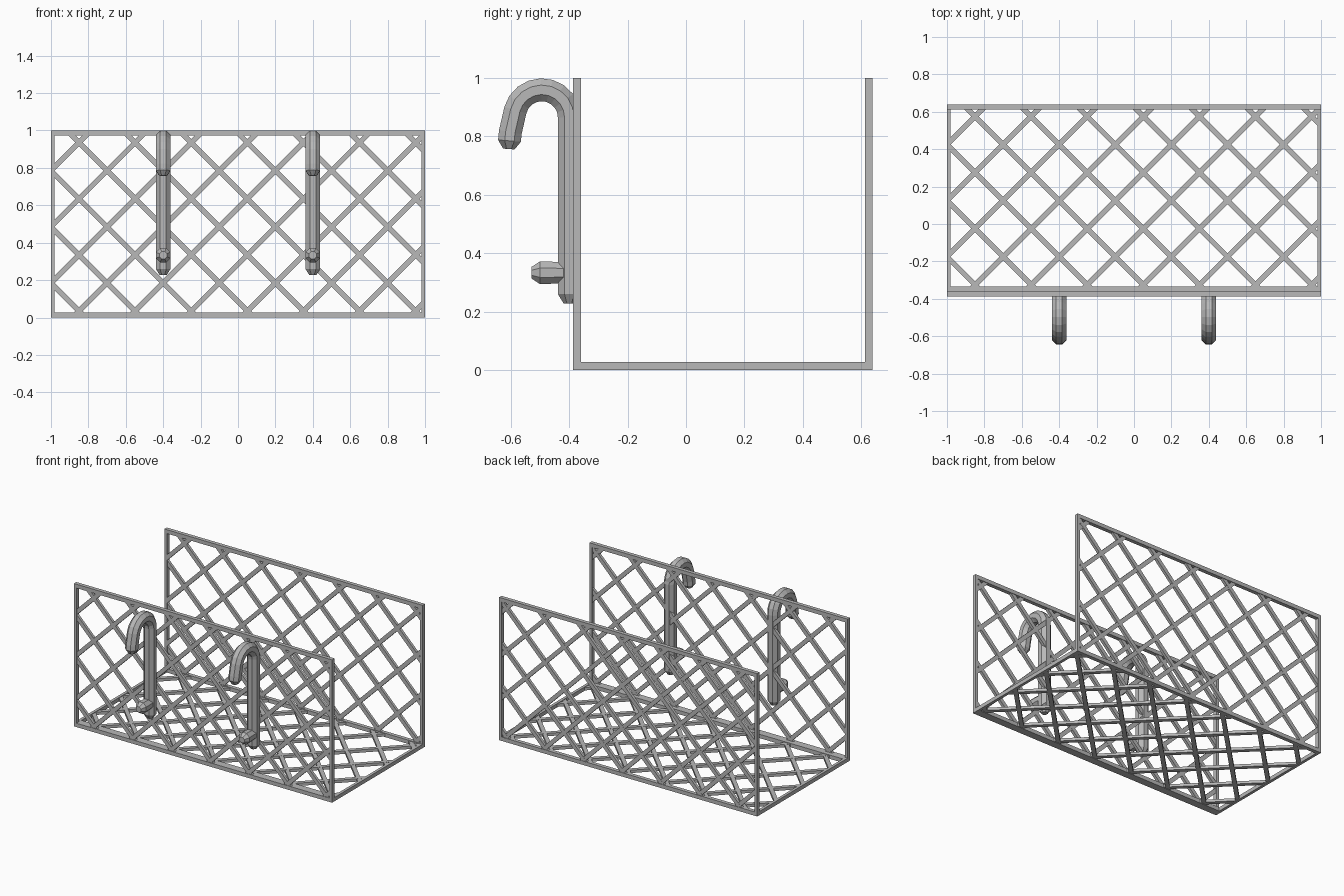
import bpy, bmesh, math
from mathutils import Vector, Matrix

cube = bpy.data.objects.get("Cube")
if cube:
    bpy.data.objects.remove(cube, do_unlink=True)

# One plain grey for everything
grey = bpy.data.materials.new("light_grey")
grey.use_nodes = True
colour = (0.48, 0.48, 0.48, 1)
grey.diffuse_color = colour
grey.node_tree.nodes["Principled BSDF"].inputs["Base Color"].default_value = colour

THICK = 0.027
PITCH = 0.3


def finish(bm, name):
    bmesh.ops.recalc_face_normals(bm, faces=bm.faces)
    mesh = bpy.data.meshes.new(name)
    bm.to_mesh(mesh)
    bm.free()
    mesh.materials.append(grey)
    obj = bpy.data.objects.new(name, mesh)
    bpy.context.collection.objects.link(obj)
    return obj


def bar(bm, a, b, width, depth):
    """Box running from a to b in the local xy plane."""
    a, b = Vector(a), Vector(b)
    d = b - a
    mid = (a + b) / 2
    matrix = (Matrix.Translation((mid.x, mid.y, 0))
              @ Matrix.Rotation(math.atan2(d.y, d.x), 4, 'Z')
              @ Matrix.Diagonal((d.length, width, depth, 1)))
    bmesh.ops.create_cube(bm, size=1, matrix=matrix)


def lattice_panel(name, location, tilt):
    """Framed panel, 2 wide and 1 high, filled with crossed diagonal bars."""
    bm = bmesh.new()
    half = THICK / 2
    side = 0.01
    for y in (half, 1 - half):
        bar(bm, (-1, y), (1, y), THICK, THICK)
    for x in (side - 1, 1 - side):
        bar(bm, (x, 0), (x, 1), 2 * side, THICK)
    # Diagonals y = slope * x + c, clipped to the frame
    for slope, start, depth in ((1, 0.585, 0.02), (-1, 0.685, 0.019)):
        for k in range(-8, 9):
            c = start + k * PITCH
            ends = sorted(((half - c) / slope, (1 - half - c) / slope))
            x0, x1 = max(ends[0], side - 1), min(ends[1], 1 - side)
            if x1 - x0 > 0.02:
                bar(bm, (x0, slope * x0 + c), (x1, slope * x1 + c), 0.028, depth)
    obj = finish(bm, name)
    obj.location = location
    obj.rotation_euler.x = tilt
    return obj


def tube(name, x, path, sides=8, radius=0.0425):
    """Eight-sided tube along (y, z, scale) points at the given x."""
    bm = bmesh.new()
    pts = [Vector((x, y, z)) for y, z, s in path]
    rings = []
    for i, p in enumerate(pts):
        t = (pts[min(i + 1, len(pts) - 1)] - pts[max(i - 1, 0)]).normalized()
        n = t.cross(Vector((1, 0, 0)))
        ring = []
        for k in range(sides):
            a = math.tau * (k + 0.5) / sides
            offset = Vector((math.cos(a), 0, 0)) + n * math.sin(a)
            ring.append(bm.verts.new(p + offset * radius * path[i][2]))
        rings.append(ring)
    for r0, r1 in zip(rings, rings[1:]):
        for k in range(sides):
            j = (k + 1) % sides
            bm.faces.new((r0[k], r0[j], r1[j], r1[k]))
    bm.faces.new(rings[0])
    bm.faces.new(rings[-1])
    return finish(bm, name)


# Basket panels
wall_y = 0.64 - THICK / 2
lattice_panel("front_panel", (0, wall_y - 1, 0), math.pi / 2)
lattice_panel("back_panel", (0, wall_y, 0), math.pi / 2)
lattice_panel("bottom_panel", (0, -0.36, THICK / 2), 0)

# Hanging hooks: shaft, arch and bevelled tip, with a spacer peg low down
SHAFT_Y = -0.40
ARCH_R = 0.094
arch = []
for i in range(10):
    a = math.radians(165) * i / 9
    arch.append((SHAFT_Y - ARCH_R + ARCH_R * math.cos(a), 0.866 + ARCH_R * math.sin(a), 1))
hook = [(SHAFT_Y, 0.228, 0.5), (SHAFT_Y, 0.26, 1)] + arch
hook += [(-0.602, 0.815, 1), (-0.605, 0.785, 1), (-0.607, 0.757, 0.5)]
peg = [(SHAFT_Y, 0.333, 0.9), (-0.5, 0.333, 1), (-0.53, 0.333, 0.5)]
for side, x in (("left", 0.4), ("right", -0.4)):
    tube(side + "_hook", x, hook)
    tube(side + "_peg", x, peg)
